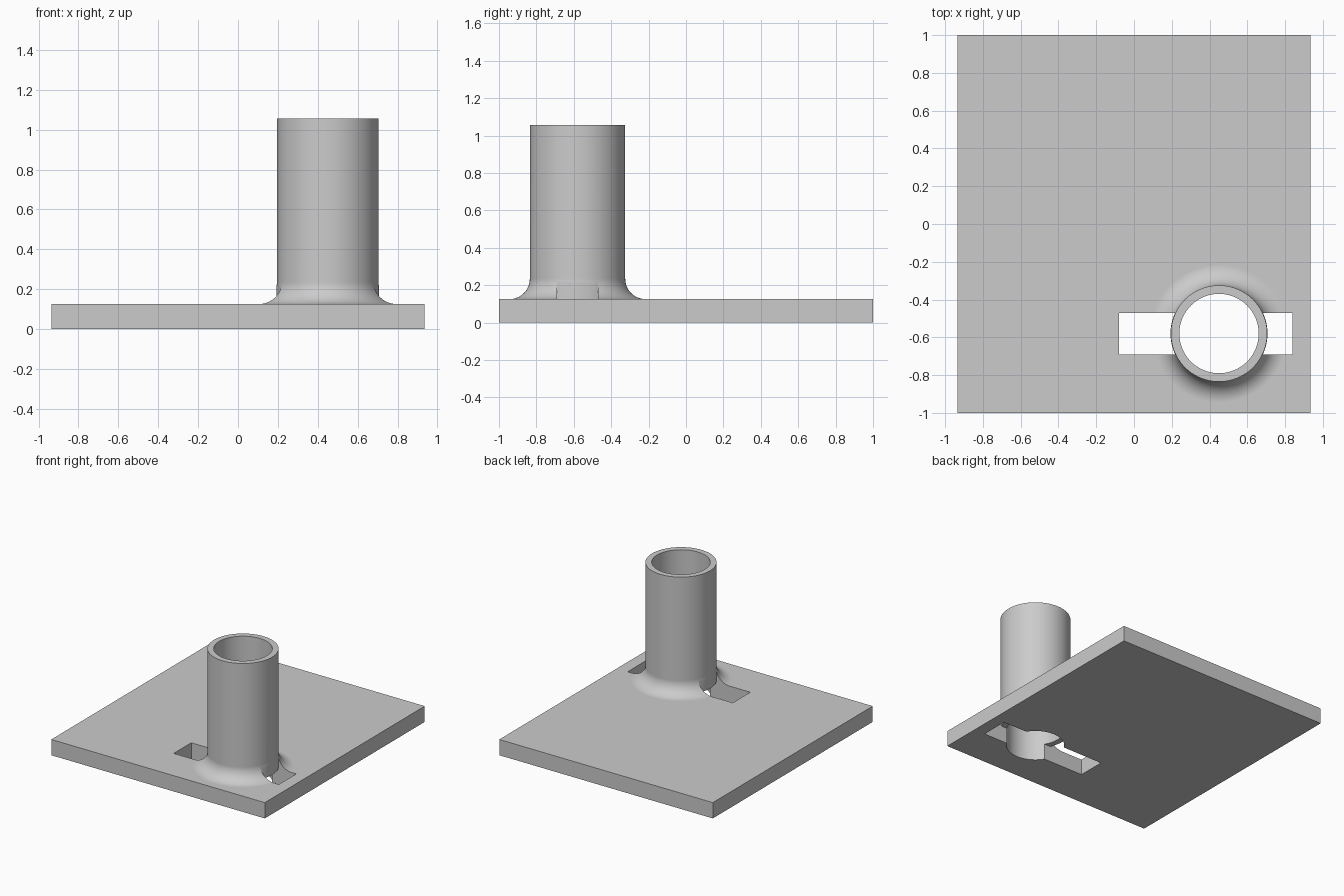
import bpy, bmesh, math
from mathutils import Matrix, Vector

default = bpy.data.objects.get("Cube")
if default:
    bpy.data.objects.remove(default, do_unlink=True)

PLATE_TOP = 0.125
TUBE_TOP = 1.055
CX, CY = 0.45, -0.58
OUTER, INNER, FILLET = 0.255, 0.21, 0.11
SEGMENTS = 96

grey = bpy.data.materials.new("light_grey")
grey.use_nodes = True
colour = (0.6, 0.6, 0.6, 1)
grey.diffuse_color = colour
grey.node_tree.nodes["Principled BSDF"].inputs["Base Color"].default_value = colour


def make_object(name, bm):
    bmesh.ops.recalc_face_normals(bm, faces=bm.faces)
    mesh = bpy.data.meshes.new(name)
    bm.to_mesh(mesh)
    bm.free()
    mesh.materials.append(grey)
    obj = bpy.data.objects.new(name, mesh)
    bpy.context.collection.objects.link(obj)
    return obj


def box(name, low, high):
    low, high = Vector(low), Vector(high)
    bm = bmesh.new()
    place = Matrix.Translation((low + high) / 2) @ Matrix.Diagonal((*(high - low), 1))
    bmesh.ops.create_cube(bm, size=1, matrix=place)
    return make_object(name, bm)


def lathe(name, profile):
    """Solid of revolution about the tube axis, closed by flat caps."""
    bm = bmesh.new()
    rings = []
    for r, z in profile:
        rings.append([bm.verts.new((CX + r * math.cos(a), CY + r * math.sin(a), z))
                      for a in (math.tau * i / SEGMENTS for i in range(SEGMENTS))])
    for lower, upper in zip(rings, rings[1:]):
        for i in range(SEGMENTS):
            j = (i + 1) % SEGMENTS
            bm.faces.new((lower[i], lower[j], upper[j], upper[i]))
    bm.faces.new(rings[0])
    bm.faces.new(rings[-1])
    return make_object(name, bm)


def combine(target, tool, operation):
    """Apply a boolean and discard the tool object."""
    tool.hide_render = True
    mod = target.modifiers.new(operation, "BOOLEAN")
    mod.operation, mod.object, mod.solver = operation, tool, "EXACT"
    bpy.context.view_layer.objects.active = target
    bpy.ops.object.modifier_apply(modifier=mod.name)
    bpy.data.objects.remove(tool, do_unlink=True)


# Flat base plate
base = box("base_plate_with_tube", (-0.935, -1, 0), (0.935, 1, PLATE_TOP))

# Upright post flowing into the plate through a concave fillet
steps = 12
profile = [(OUTER + FILLET, PLATE_TOP / 2)]
for k in range(steps + 1):
    a = math.pi / 2 * k / steps
    profile.append((OUTER + FILLET * (1 - math.sin(a)),
                    PLATE_TOP + FILLET * (1 - math.cos(a))))
profile.append((OUTER, TUBE_TOP))
combine(base, lathe("post", profile), "UNION")

# Bore through post and plate
combine(base, lathe("bore_cutter", [(INNER, -0.2), (INNER, TUBE_TOP + 0.2)]), "DIFFERENCE")

# Slot through the plate and fillet, leaving the tube wall above the plate
slot = box("slot_cutter", (-0.08, -0.69, -0.1), (0.84, -0.47, 0.3))
keep = lathe("wall_keeper", [(OUTER + 0.002, PLATE_TOP), (OUTER + 0.002, 0.5)])
combine(slot, keep, "DIFFERENCE")
combine(base, slot, "DIFFERENCE")

# Smooth curved walls, crisp edges
bpy.ops.object.select_all(action="DESELECT")
base.select_set(True)
bpy.context.view_layer.objects.active = base
bpy.ops.object.shade_smooth_by_angle(angle=math.radians(30))
weighted = base.modifiers.new("weighted_normals", "WEIGHTED_NORMAL")
weighted.keep_sharp = True
